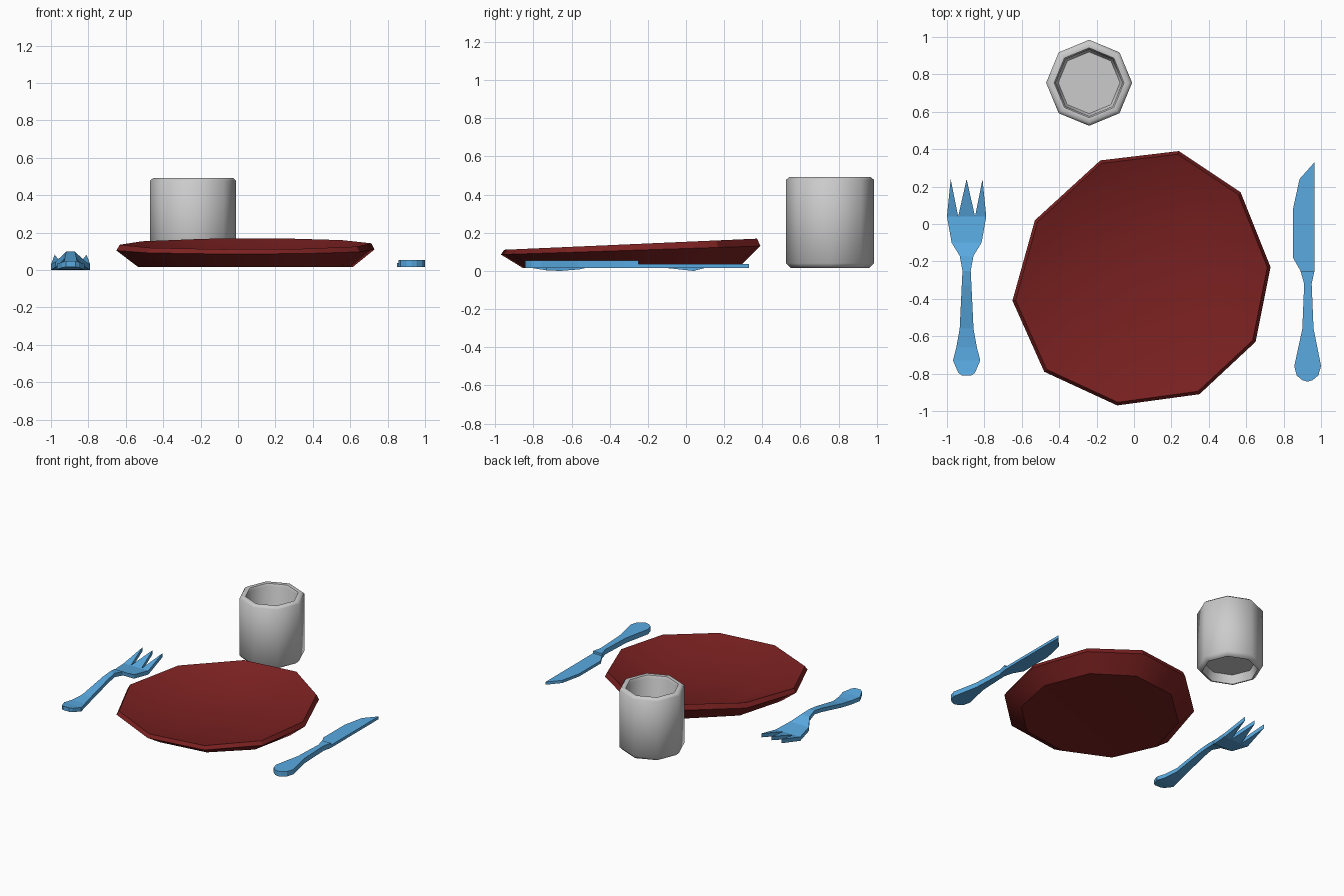
import bpy, bmesh
from math import cos, sin, pi, radians

if "Cube" in bpy.data.objects:
    bpy.data.objects.remove(bpy.data.objects["Cube"])


def material(name, rgb):
    m = bpy.data.materials.new(name)
    m.diffuse_color = (*rgb, 1)
    m.use_nodes = True
    m.node_tree.nodes["Principled BSDF"].inputs["Base Color"].default_value = m.diffuse_color
    return m


def finish(bm, name, mat=None, smooth=None):
    bmesh.ops.recalc_face_normals(bm, faces=bm.faces)
    me = bpy.data.meshes.new(name)
    bm.to_mesh(me)
    bm.free()
    ob = bpy.data.objects.new(name, me)
    bpy.context.collection.objects.link(ob)
    if mat:
        me.materials.append(mat)
    if smooth:
        bpy.ops.object.select_all(action='DESELECT')
        ob.select_set(True)
        bpy.context.view_layer.objects.active = ob
        bpy.ops.object.shade_smooth_by_angle(angle=radians(smooth))
    return ob


def ring_solid(name, centre, outline, rings, mat=None, smooth=30):
    """Stack scaled copies of an outline; each ring is (scale, z, tilt in y)."""
    bm = bmesh.new()
    loops = [[bm.verts.new((centre[0] + x * s, centre[1] + y * s, z + t * y * s))
              for x, y in outline] for s, z, t in rings]
    n = len(outline)
    for a, b in zip(loops, loops[1:]):
        for i in range(n):
            j = (i + 1) % n
            bm.faces.new((a[i], a[j], b[j], b[i]))
    bm.faces.new(loops[0])
    bm.faces.new(loops[-1])
    return finish(bm, name, mat, smooth)


def slab(bm, faces, thickness):
    """Thicken connected faces (lists of verts) upward."""
    fs = [bm.faces.new(f) for f in faces]
    up = bmesh.ops.extrude_face_region(bm, geom=fs, use_keep_orig=True)
    for v in up['geom']:
        if isinstance(v, bmesh.types.BMVert):
            v.co.z += thickness


red = material("plate_red", (0.2, 0.015, 0.015))
blue = material("cutlery_blue", (0.1, 0.4, 0.75))

# Plate: uneven ten-sided rim, tilted slightly towards the front
rim = [(.20, .68), (.53, .46), (.69, .06), (.61, -.34), (.31, -.62),
       (-.13, -.68), (-.52, -.50), (-.69, -.12), (-.57, .31), (-.22, .63)]
ring_solid("plate", (.04, -.29), rim,
           [(.59, .03, 0), (.83, .015, 0), (1, .108, .033),
            (.975, .14, .044), (.59, .055, 0)], red)

# Cup: eight sides, bevelled lips, recessed foot
octagon = [(cos(i * pi / 4), sin(i * pi / 4)) for i in range(8)]
ring_solid("cup", (-.24, .755), octagon,
           [(.18, .08, 0), (.195, .015, 0), (.205, .015, 0), (.23, .04, 0),
            (.23, .478, 0), (.212, .493, 0), (.187, .49, 0), (.178, .47, 0),
            (.178, .13, 0), (.165, .105, 0)], None, 50)

# Fork: curved strip of (y, half width, z), ending in three tines
FX = -.895
bm = bmesh.new()
rows = [(-.81, .025, .017), (-.795, .045, .013), (-.73, .073, .003), (-.66, .055, 0),
        (-.56, .037, .008), (-.33, .026, .058), (-.25, .022, .069),
        (-.17, .037, .055), (-.10, .08, .015)]
strip = [[bm.verts.new((FX + s * w, y, z)) for s in (-1, 1)] for y, w, z in rows]
root = [bm.verts.new((FX + x, .04, 0)) for x in (-.105, -.045, .045, .105)]
faces = [(a[0], a[1], b[1], b[0]) for a, b in zip(strip, strip[1:])]
faces.append((strip[-1][0], strip[-1][1], *reversed(root)))
for i, x in enumerate((-.085, 0, .085)):
    tip = bm.verts.new((FX + x, .24, .052))
    faces.append((root[i], root[i + 1], tip))
slab(bm, faces, .03)
finish(bm, "fork", blue)

# Knife: thick handle and thinner blade
bm = bmesh.new()
handle = [(.89, -.25), (.91, -.32), (.90, -.56), (.857, -.76), (.87, -.81), (.90, -.835),
          (.928, -.843), (.955, -.835), (.985, -.81), (1, -.76), (.96, -.56),
          (.95, -.32), (.965, -.25)]
blade = [(.965, .33), (.885, .24), (.85, .08), (.85, -.18), (.89, -.25), (.965, -.25)]
for outline, thick in ((handle, .038), (blade, .021)):
    slab(bm, [[bm.verts.new((x, y, .016)) for x, y in outline]], thick)
finish(bm, "knife", blue)
